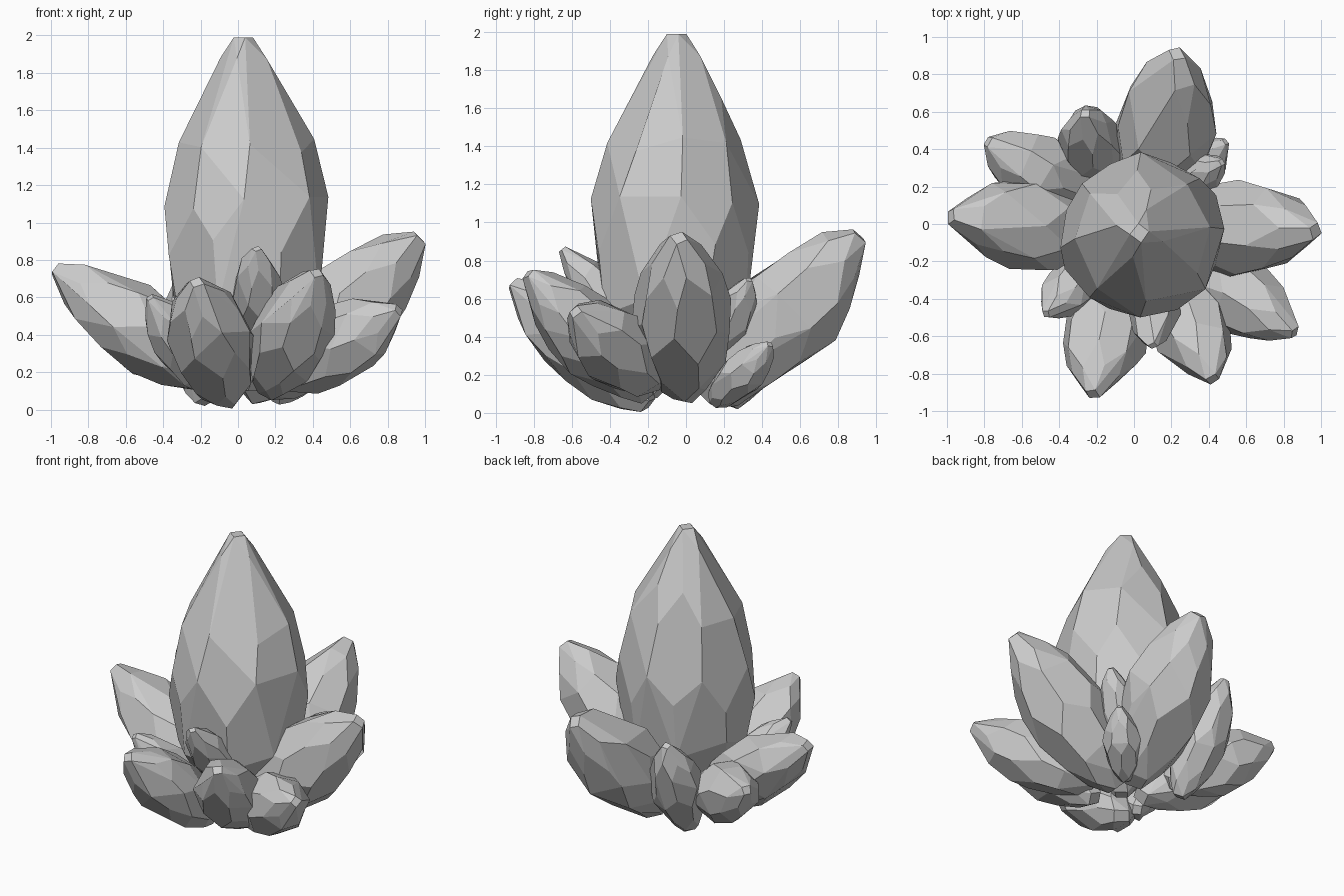
import bpy, bmesh, math, random
from mathutils import Vector

if "Cube" in bpy.data.objects:
    bpy.data.objects.remove(bpy.data.objects["Cube"])

# Crystal outlines: (position along axis, relative radius)
SHARD = [(0, .28), (.1, .55), (.24, .83), (.42, .98), (.58, 1.0),
         (.74, .83), (.87, .55), (1, .18)]
MAIN = [(0, .12), (.12, .6), (.24, .92), (.4, 1.0), (.54, 1.0),
        (.7, .83), (.82, .56), (.92, .3), (1, .12)]


def crystal(name, root, tip, width, depth, seed, profile=SHARD, sides=7):
    """Faceted convex shard from root to tip."""
    rng = random.Random(seed)
    root, tip = Vector(root), Vector(tip)
    axis = tip - root
    d = axis.normalized()
    u = d.cross(Vector((0, 0, 1)))
    u = u.normalized() if u.length > .1 else Vector((1, 0, 0))
    v = u.cross(d).normalized()
    bm = bmesh.new()
    spin = rng.uniform(0, math.tau)
    for i, (t, r) in enumerate(profile):
        n = sides if 0 < i < len(profile) - 1 else 4
        for k in range(n):
            # pairs of rings share an angle, giving long side facets
            a = spin + math.tau * (k + .5 * ((i // 2) % 2) + rng.uniform(-.12, .12)) / n
            s = t if t in (0, 1) else t + rng.uniform(-.03, .03)
            q = r * rng.uniform(1.0, 1.08)
            p = root + axis * s + u * (math.cos(a) * width * q) + v * (math.sin(a) * depth * q)
            p.z = max(p.z, 0)
            bm.verts.new(p)
    res = bmesh.ops.convex_hull(bm, input=bm.verts[:])
    junk = {g for g in res["geom_interior"] + res["geom_unused"]
            if isinstance(g, bmesh.types.BMVert)}
    bmesh.ops.delete(bm, geom=list(junk), context='VERTS')
    # merge nearly flat triangles into larger facets
    bmesh.ops.dissolve_limit(bm, angle_limit=math.radians(11), verts=bm.verts[:], edges=bm.edges[:])
    bmesh.ops.recalc_face_normals(bm, faces=bm.faces[:])
    mesh = bpy.data.meshes.new(name)
    bm.to_mesh(mesh)
    bm.free()
    bpy.context.collection.objects.link(bpy.data.objects.new(name, mesh))


# Tall central crystal
crystal("main_crystal", (.05, -.065, .1), (.03, -.05, 1.99), .425, .41, 3, MAIN, 8)

# Large outward-leaning crystals, then small filler crystals
shards = [
    ("right_crystal", (.13, 0, .1), (.97, -.04, .92), .26, .26),
    ("back_crystal", (.1, .1, .08), (.23, .91, .93), .265, .27),
    ("left_crystal", (-.1, -.05, .14), (-.98, .04, .75), .24, .21),
    ("front_left_crystal", (-.06, -.2, .04), (-.22, -.91, .68), .225, .2),
    ("front_right_crystal", (.16, -.2, .09), (.42, -.83, .73), .205, .2),
    ("right_front_crystal", (.2, -.15, .16), (.86, -.58, .53), .2, .2),
    ("back_left_crystal", (-.2, .09, .22), (-.78, .44, .54), .195, .195),
    ("small_front_crystal", (.11, -.2, .32), (.1, -.65, .86), .14, .12),
    ("small_left_crystal", (-.15, -.15, .1), (-.47, -.48, .6), .14, .14),
    ("small_back_left_crystal", (-.18, .23, .04), (-.26, .59, .77), .17, .16),
    ("small_back_low_crystal", (.2, .15, .05), (.49, .44, .36), .12, .11),
    ("small_back_high_crystal", (.16, .14, .25), (.47, .33, .7), .12, .11),
]
for i, (name, root, tip, w, dp) in enumerate(shards):
    crystal(name, root, tip, w, dp, 20 + i)
